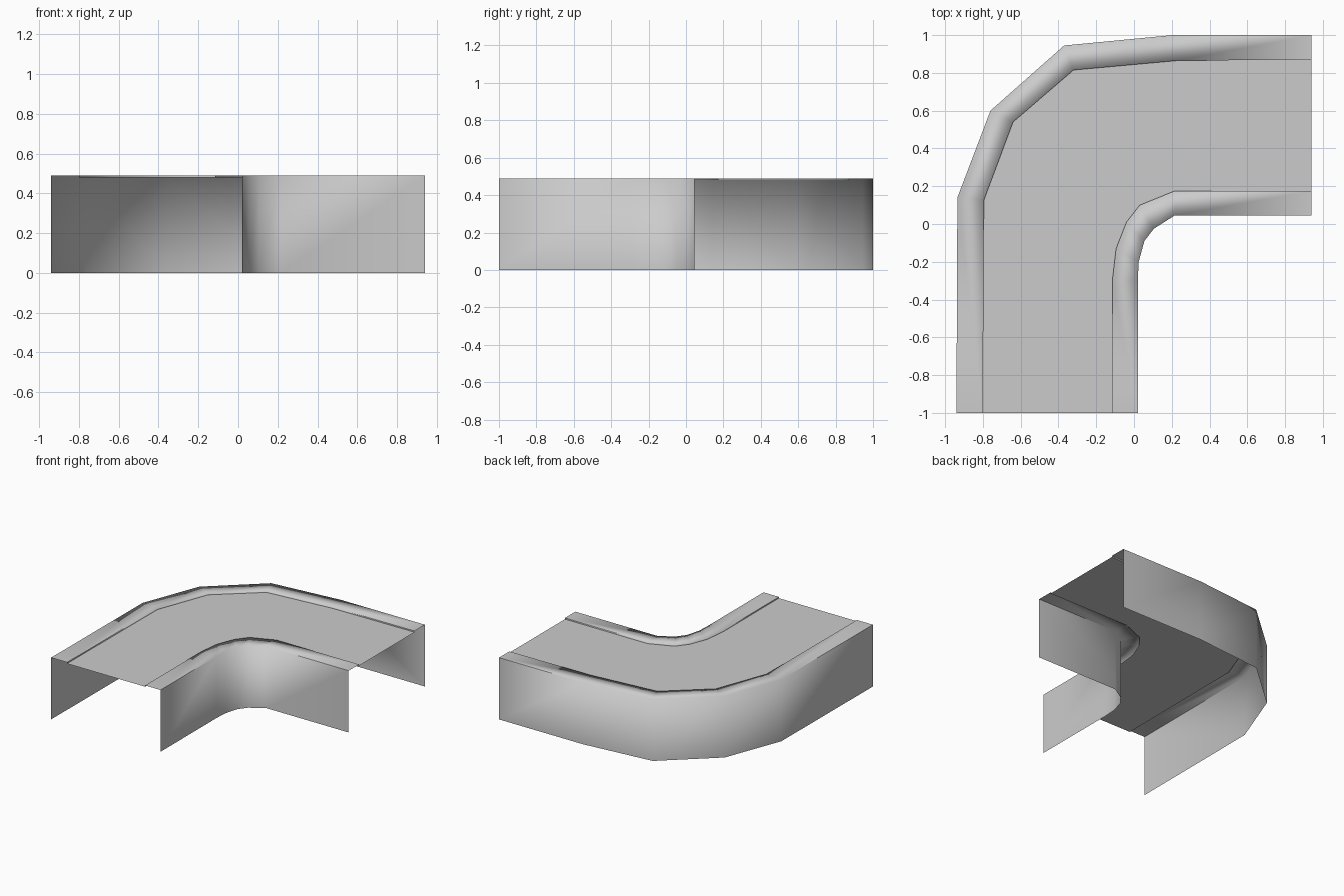
import bpy
import bmesh

cube = bpy.data.objects.get("Cube")
if cube:
    bpy.data.objects.remove(cube, do_unlink=True)

TOP = 0.49    # height of the curbs
ROAD = 0.48   # height of the sunken roadway

grey = bpy.data.materials.new("plain_grey")
grey.use_nodes = True
colour = (0.6, 0.6, 0.6, 1)
grey.diffuse_color = colour
grey.node_tree.nodes["Principled BSDF"].inputs["Base Color"].default_value = colour

# Plan paths, each from the front end round the bend to the side end
outer_wall_path = [(-.94, -1), (-.935, .14), (-.76, .6), (-.37, .945), (.205, 1), (.94, 1)]
outer_road_path = [(-.80, -1), (-.795, .125), (-.64, .54), (-.32, .815), (.23, .865), (.94, .87)]
inner_wall_path = [(.02, -1), (.02, -.3), (.025, -.2), (.055, -.09), (.105, -.025),
                   (.215, .045), (.94, .045)]
inner_road_path = [(-.115, -1), (-.115, -.3), (-.095, -.13), (-.04, .01), (.03, .10),
                   (.215, .175), (.94, .175)]


def finish(name, bm):
    mesh = bpy.data.meshes.new(name)
    bm.to_mesh(mesh)
    bm.free()
    mesh.materials.append(grey)
    obj = bpy.data.objects.new(name, mesh)
    bpy.context.collection.objects.link(obj)
    return obj


def side_strip(name, wall_path, road_path, flip):
    """Wall, curb top and small step down to the road, swept along the bend."""
    bm = bmesh.new()
    rows = [[bm.verts.new((x, y, z)) for x, y in path]
            for path, z in ((wall_path, 0), (wall_path, TOP), (road_path, TOP), (road_path, ROAD))]
    last = len(wall_path) - 2
    for low, high in zip(rows, rows[1:]):
        for i in range(last + 1):
            quad = [low[i], low[i + 1], high[i + 1], high[i]]
            face = bm.faces.new(quad[::-1] if flip else quad)
            face.smooth = True
    # Crisp edges fade out of the straight ends into the soft bend
    for row in rows[1:3]:
        for i in (0, last):
            bm.edges.get((row[i], row[i + 1])).smooth = False
    return finish(name, bm)


side_strip("outer_wall_and_curb", outer_wall_path, outer_road_path, True)
side_strip("inner_wall_and_curb", inner_wall_path, inner_road_path, False)

# Flat roadway between the curbs
bm = bmesh.new()
outline = inner_road_path + outer_road_path[::-1]
road = bm.faces.new([bm.verts.new((x, y, ROAD)) for x, y in outline])
road.normal_update()
if road.normal.z < 0:
    road.normal_flip()
finish("roadway", bm)
